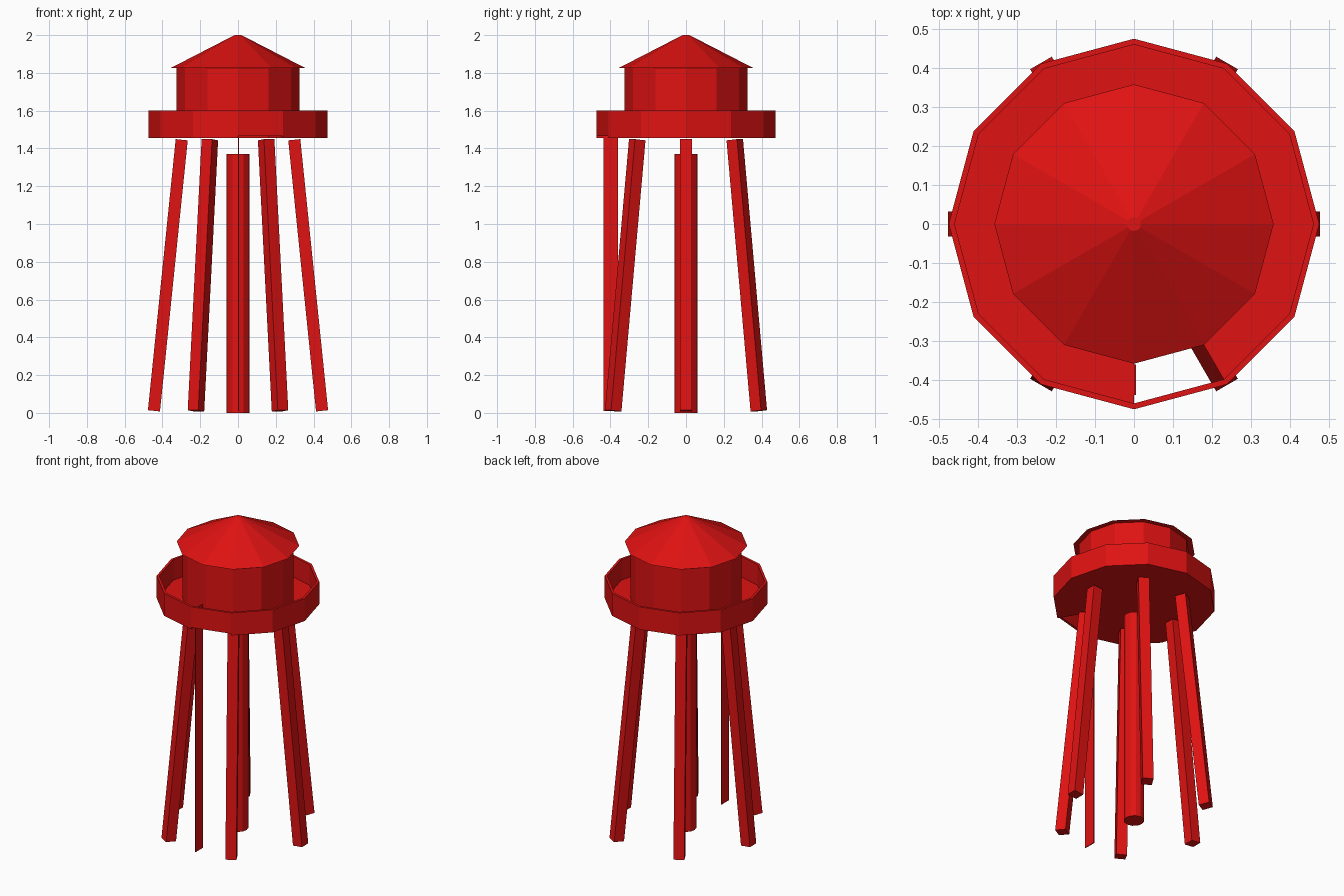
import bpy, bmesh, math
from mathutils import Vector

SIDES = 12

if "Cube" in bpy.data.objects:
    bpy.data.objects.remove(bpy.data.objects["Cube"])

red = bpy.data.materials.new("red_paint")
red.use_nodes = True
red.diffuse_color = (0.74, 0.006, 0.006, 1)
red.node_tree.nodes["Principled BSDF"].inputs["Base Color"].default_value = red.diffuse_color


def finish(name, bm):
    bmesh.ops.recalc_face_normals(bm, faces=bm.faces)
    mesh = bpy.data.meshes.new(name)
    bm.to_mesh(mesh)
    bm.free()
    mesh.materials.append(red)
    obj = bpy.data.objects.new(name, mesh)
    bpy.context.collection.objects.link(obj)
    return obj


def point(r, k, z):
    a = math.tau * k / SIDES
    return (r * math.cos(a), r * math.sin(a), z)


def frustum(name, r_low, r_high, z_low, z_high):
    """Closed twelve-sided solid around the z axis."""
    bm = bmesh.new()
    low = [bm.verts.new(point(r_low, k, z_low)) for k in range(SIDES)]
    high = [bm.verts.new(point(r_high, k, z_high)) for k in range(SIDES)]
    bm.faces.new(low)
    bm.faces.new(high)
    for k in range(SIDES):
        n = (k + 1) % SIDES
        bm.faces.new((low[k], low[n], high[n], high[k]))
    return finish(name, bm)


def ring(name, r_in, r_out, z_low, z_high, skip=None):
    """Rectangular section swept round the axis, with one sector left open."""
    bm = bmesh.new()
    section = ((r_in, z_low), (r_out, z_low), (r_out, z_high), (r_in, z_high))
    loops = [[bm.verts.new(point(r, k, z)) for r, z in section] for k in range(SIDES)]
    for k in range(SIDES):
        if k == skip:
            continue
        a, b = loops[k], loops[(k + 1) % SIDES]
        for i in range(4):
            j = (i + 1) % 4
            bm.faces.new((a[i], a[j], b[j], b[i]))
    if skip is not None:
        bm.faces.new(loops[skip])
        bm.faces.new(loops[(skip + 1) % SIDES])
    return finish(name, bm)


def box(name, centre, size):
    bm = bmesh.new()
    bmesh.ops.create_cube(bm, size=1)
    bmesh.ops.scale(bm, vec=size, verts=bm.verts)
    obj = finish(name, bm)
    obj.location = centre
    return obj


# Tank and roof
frustum("tank", 0.325, 0.325, 1.455, 1.83)
frustum("roof", 0.358, 0.018, 1.825, 2.0)

# Walkway with a ladder opening, and its parapet
ring("walkway_floor", 0.32, 0.475, 1.455, 1.467, skip=9)
ring("parapet", 0.46, 0.475, 1.467, 1.6)

# Central supply pipe
frustum("supply_pipe", 0.06, 0.06, 0.0, 1.37)

# Six splayed square legs
for i in range(6):
    angle = math.tau * i / 6
    out = Vector((math.cos(angle), math.sin(angle), 0))
    foot = out * 0.445 + Vector((0, 0, 0.011))
    head = out * 0.298 + Vector((0, 0, 1.446))
    leg = box(f"leg_{i + 1}", (foot + head) / 2, (0.064, 0.064, (head - foot).length))
    lean = math.atan2(0.147, head.z - foot.z)
    leg.rotation_euler = (0, -lean, angle)

# Flat ladder panel rising through the opening
box("ladder", (0.002, -0.399, 0.793), (0.005, 0.078, 1.566))
